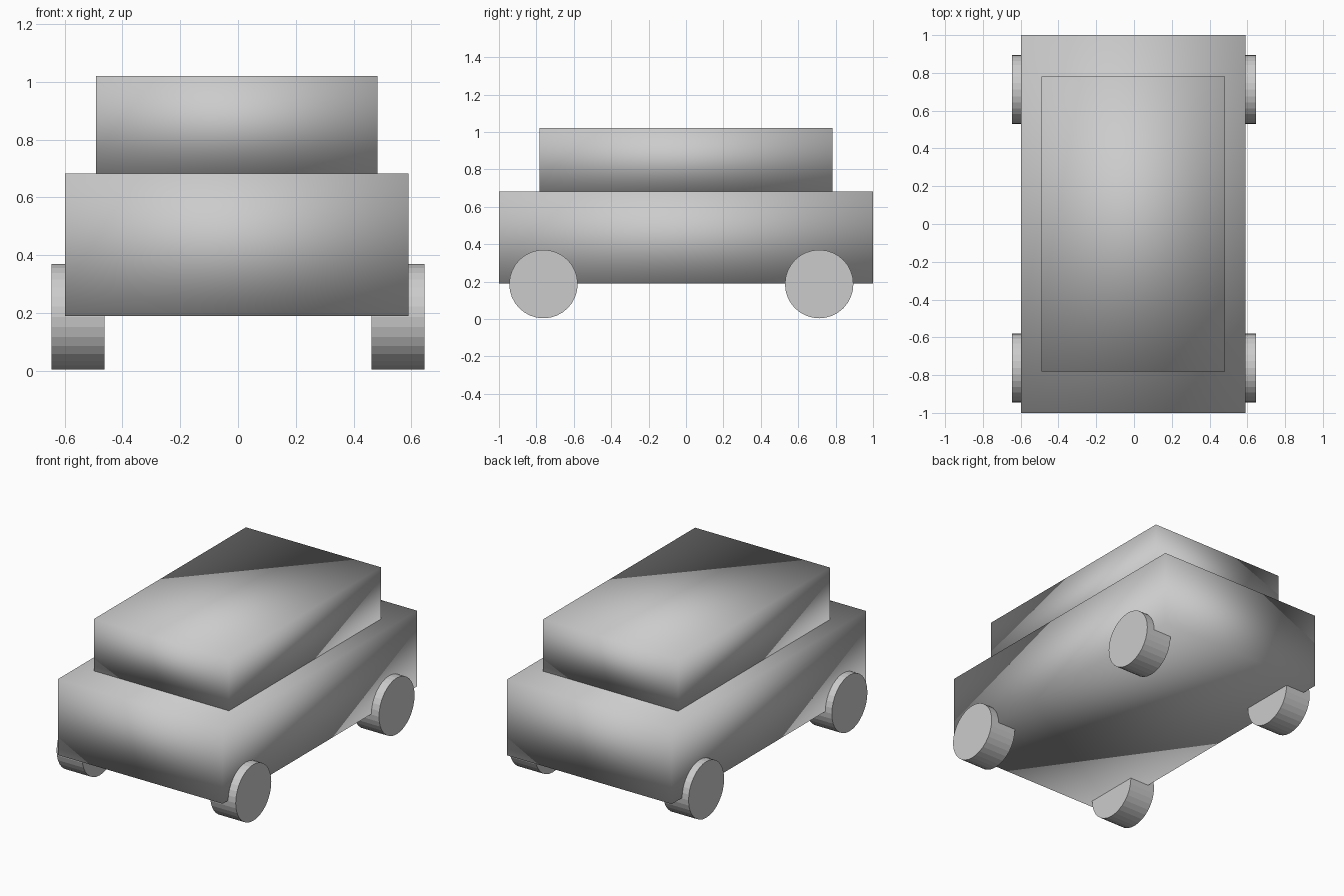
import bpy
import math

cube = bpy.data.objects.get("Cube")
if cube:
    bpy.data.objects.remove(cube, do_unlink=True)

# Single plain grey finish
GREY = (0.6, 0.6, 0.6, 1.0)
grey = bpy.data.materials.new("light_grey")
grey.use_nodes = True
grey.diffuse_color = GREY
grey.node_tree.nodes["Principled BSDF"].inputs["Base Color"].default_value = GREY


def finish(name):
    obj = bpy.context.object
    obj.name = name
    obj.data.name = name
    obj.data.materials.append(grey)
    return obj


def soft_box(name, low, high):
    """Box between two corners, with normals blended across its edges."""
    centre = [(a + b) / 2 for a, b in zip(low, high)]
    bpy.ops.mesh.primitive_cube_add(size=1, location=centre)
    obj = finish(name)
    obj.scale = [b - a for a, b in zip(low, high)]
    bpy.ops.object.transform_apply(location=False, rotation=False, scale=True)
    bpy.ops.object.shade_smooth()


def wheel(name, x, y):
    """Flat-faceted wheel with its axle along x."""
    bpy.ops.mesh.primitive_cylinder_add(
        vertices=32, radius=0.183, depth=0.184,
        location=(x, y, 0.187), rotation=(0, math.pi / 2, 0))
    finish(name)
    bpy.ops.object.shade_flat()


# Lower body and the cabin resting on it
soft_box("body", (-0.598, -1.0, 0.19), (0.59, 1.0, 0.683))
soft_box("cabin", (-0.491, -0.782, 0.683), (0.482, 0.782, 1.02))

# Four wheels partly sunk into the body
for side, x in (("left", 0.553), ("right", -0.553)):
    for end, y in (("front", -0.762), ("rear", 0.712)):
        wheel(f"{end}_{side}_wheel", x, y)
